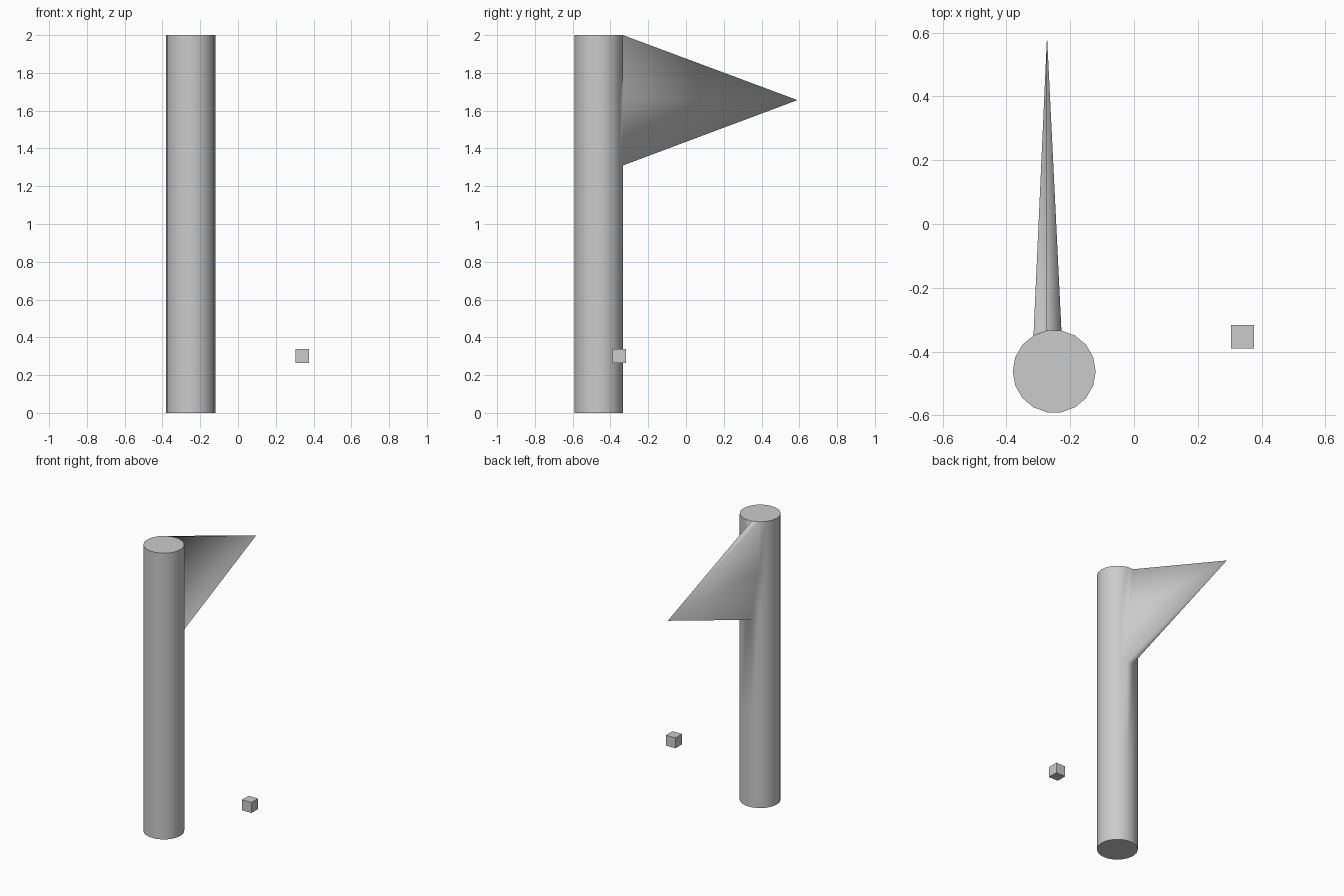
import bpy, bmesh
from math import cos, sin, radians

if "Cube" in bpy.data.objects:
    bpy.data.objects.remove(bpy.data.objects["Cube"])

SIDES, RADIUS = 18, 0.13
CX, CY = -0.25, -0.462
LEVELS = [0, 0.66, 1.31, 1.656, 2.0]


def finish(bm, name):
    mesh = bpy.data.meshes.new(name)
    bm.to_mesh(mesh)
    bm.free()
    obj = bpy.data.objects.new(name, mesh)
    bpy.context.collection.objects.link(obj)
    return obj


# Pole: stacked rings joined by smooth walls
bm = bmesh.new()
rings = []
for z in LEVELS:
    angles = [radians(i * 360 / SIDES) for i in range(SIDES)]
    rings.append([bm.verts.new((CX + RADIUS * cos(a), CY + RADIUS * sin(a), z)) for a in angles])

# Pennant: one wall vertex drawn out of the pole to a point
rings[3][5].co.y = 0.59

for low, high in zip(rings, rings[1:]):
    for i in range(SIDES):
        j = (i + 1) % SIDES
        for tri in ((low[i], low[j], high[j]), (low[i], high[j], high[i])):
            bm.faces.new(tri).smooth = True

# Flat end caps with sharp rims
for cap in (bm.faces.new(rings[-1]), bm.faces.new(rings[0][::-1])):
    for edge in cap.edges:
        edge.smooth = False
finish(bm, "pole_with_pennant")

# Small floating cube
bm = bmesh.new()
bmesh.ops.create_cube(bm, size=0.073)
cube = finish(bm, "small_cube")
cube.location = (0.34, -0.353, 0.301)
